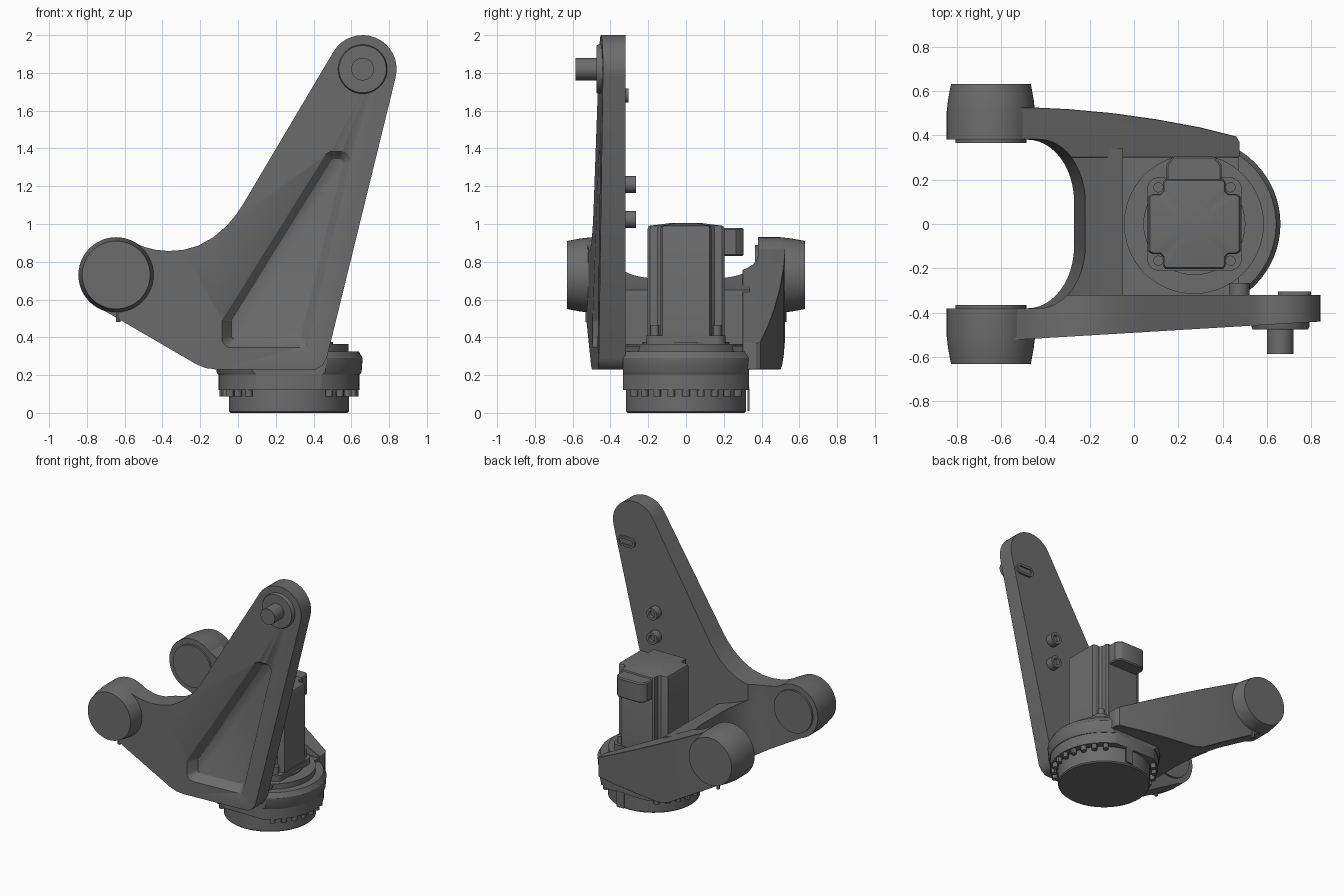
import bpy, bmesh, math
from mathutils import Vector

cube = bpy.data.objects.get("Cube")
if cube:
    bpy.data.objects.remove(cube, do_unlink=True)

grey = bpy.data.materials.new("dark grey metal")
grey.use_nodes = True
COLOUR = (0.15, 0.15, 0.15, 1)
grey.diffuse_color = COLOUR
grey.node_tree.nodes["Principled BSDF"].inputs["Base Color"].default_value = COLOUR


def make(name, bm):
    bmesh.ops.recalc_face_normals(bm, faces=bm.faces)
    mesh = bpy.data.meshes.new(name)
    bm.to_mesh(mesh)
    bm.free()
    mesh.materials.append(grey)
    obj = bpy.data.objects.new(name, mesh)
    bpy.context.collection.objects.link(obj)
    return obj


def loft(name, rings):
    """Close a solid through matching rings of points."""
    bm = bmesh.new()
    loops = [[bm.verts.new(p) for p in ring] for ring in rings]
    n = len(loops[0])
    for a, b in zip(loops, loops[1:]):
        for i in range(n):
            j = (i + 1) % n
            bm.faces.new((a[i], a[j], b[j], b[i]))
    bm.faces.new(loops[0])
    bm.faces.new(loops[-1])
    return make(name, bm)


def side_prism(name, pts, y0, y1):
    return loft(name, [[(x, y, z) for x, z in pts] for y in (y0, y1)])


def plan_prism(name, pts, z0, z1):
    return loft(name, [[(x, y, z) for x, y in pts] for z in (z0, z1)])


def turned(name, centre, steps, axis="z", n=48):
    """Round part from (position along axis, radius) steps."""
    rings = []
    for h, r in steps:
        ring = []
        for u, v in arc(*centre, r, 0, 360, n)[:-1]:
            ring.append((u, v, h) if axis == "z" else (u, h, v))
        rings.append(ring)
    return loft(name, rings)


def arc(cx, cy, r, start, end, n=16):
    return [(cx + r * math.cos(math.radians(start + (end - start) * i / n)),
             cy + r * math.sin(math.radians(start + (end - start) * i / n)))
            for i in range(n + 1)]


def rounded(corners, r, n=6):
    """Round each corner of a polygon."""
    out = []
    for i, c in enumerate(corners):
        c = Vector(c)
        a = (Vector(corners[i - 1]) - c).normalized()
        b = (Vector(corners[(i + 1) % len(corners)]) - c).normalized()
        half = a.angle(b) / 2
        mid = c + (a + b).normalized() * r / math.sin(half)
        p = c + a * r / math.tan(half) - mid
        q = c + b * r / math.tan(half) - mid
        for k in range(n + 1):
            out.append(tuple(mid + p.lerp(q, k / n).normalized() * r))
    return out


def boolean(obj, cutter, op="DIFFERENCE"):
    mod = obj.modifiers.new("cut", "BOOLEAN")
    mod.object, mod.operation, mod.solver = cutter, op, "EXACT"
    cutter.hide_render = True


def finish(obj, bevel=0):
    if bevel:
        mod = obj.modifiers.new("bevel", "BEVEL")
        mod.width, mod.segments, mod.limit_method = bevel, 1, "ANGLE"
        mod.angle_limit = math.radians(50)
    bpy.ops.object.select_all(action="DESELECT")
    obj.select_set(True)
    bpy.context.view_layer.objects.active = obj
    for mod in list(obj.modifiers):
        bpy.ops.object.modifier_apply(modifier=mod.name)
    bpy.ops.object.shade_smooth_by_angle(angle=math.radians(30))


AXIS = (0.27, 0)
BOSS = (-0.645, 0.73)
TIP = (0.66, 1.82)

# Gap between the two fork arms, leaning back toward the top
half_gap = [(-1, 0.38), (-0.48, 0.38)] + [
    (-0.48 + 0.21 * math.sin(t), 0.1 + 0.28 * math.cos(t))
    for t in [math.pi / 2 * i / 12 for i in range(1, 13)]]
gap = half_gap + [(x, -y) for x, y in reversed(half_gap)]
fork_gap = loft("fork_gap_cutter", [[(x + lean, y, z) for x, y in gap]
                                    for z, lean in ((0.1, 0), (0.4, 0), (0.7, 0.05), (1.4, 0.05))])

# Tall front plate, its front face tapering toward the tip
valley = [(-0.5, 0.88), (-0.44, 0.864), (-0.37, 0.857), (-0.29, 0.863), (-0.21, 0.885),
          (-0.13, 0.93), (-0.06, 0.99), (-0.01, 1.05), (0.03, 1.11)]
outline = (arc(*TIP, 0.18, -14, 149) + valley[::-1] + arc(*BOSS, 0.195, 62, 241)
           + [(-0.22, 0.257), (-0.17, 0.237), (-0.11, 0.23), (0.41, 0.23), (0.445, 0.25), (0.47, 0.29)])
plate = loft("front_plate", [[(x, -0.49 + 0.06 * x, z) for x, z in outline],
                             [(x, -0.32, z) for x, z in outline]])
boolean(plate, fork_gap)
rim = rounded([(0.475, 1.385), (0.61, 1.385), (0.365, 0.345), (-0.085, 0.345), (-0.085, 0.49)], 0.05)
floor = rounded([(0.5, 1.345), (0.562, 1.345), (0.33, 0.39), (-0.035, 0.39), (-0.035, 0.49)], 0.02)
pocket = loft("pocket_cutter", [[(x, y + 0.06 * x, z) for x, z in ring]
                                for ring, y in ((rim, -0.53), (rim, -0.49), (floor, -0.43))])
boolean(plate, pocket)
finish(plate, 0.012)

# Short rear arm: side outline trimmed by a curved plan
arm = side_prism("rear_arm", arc(*BOSS, 0.19, 62, 241)
                 + [(-0.2, 0.25), (-0.12, 0.23), (0.475, 0.23), (0.475, 0.37)], 0.2, 0.7)
arm_plan = plan_prism("arm_plan_cutter", [
    (-0.9, 0.3), (0.48, 0.3), (0.475, 0.37), (0.46, 0.395), (0.3, 0.435), (0.1, 0.472),
    (-0.1, 0.5), (-0.3, 0.518), (-0.45, 0.525), (-0.9, 0.525)], 0, 1.3)
boolean(arm, arm_plan, "INTERSECT")
boolean(arm, fork_gap)
finish(arm, 0.025)

# Cross web and floor joining both arms
web = side_prism("cross_web", [
    (-0.5, 0.42), (-0.2, 0.25), (-0.12, 0.23), (0.42, 0.23), (0.47, 0.355), (-0.05, 0.355),
    (-0.05, 0.65), (-0.2, 0.7), (-0.27, 0.73), (-0.36, 0.78), (-0.5, 0.87)], -0.34, 0.34)
boolean(web, fork_gap)
finish(web)

# Pivot bosses with inner discs and grease nipples
for side, s in (("front", -1), ("rear", 1)):
    finish(turned(side + "_boss", BOSS, [
        (s * 0.365, 0.16), (s * 0.38, 0.16), (s * 0.38, 0.2), (s * 0.5, 0.2),
        (s * 0.56, 0.193), (s * 0.63, 0.18)], "y"))
    finish(turned(side + "_nipple", (BOSS[0] + 0.01, s * 0.52), [(0.48, 0.012), (0.58, 0.012)], n=12))

# Tip disc, pin and fittings on the back of the plate
finish(turned("tip_disc", TIP, [(-0.475, 0.125), (-0.465, 0.13), (-0.4, 0.13)], "y"))
finish(turned("tip_pin", TIP, [(-0.585, 0.06), (-0.4, 0.06)], "y"))
for z in (1.025, 1.21):
    finish(turned("plate_stud", (0.475, z), [(-0.33, 0.045), (-0.265, 0.045), (-0.265, 0.025), (-0.285, 0.022)],
                  "y", 24))


def slot(r):
    return arc(0.685, 1.68, r, 90, 270, 8) + arc(0.76, 1.68, r, -90, 90, 8)


finish(loft("plate_slot_pad", [[(x, y, z) for x, z in slot(r)] for y, r in
                               ((-0.33, 0.037), (-0.305, 0.037), (-0.305, 0.02), (-0.315, 0.02))]))

# Round base, its rings trimmed flat on both flanks
flank = plan_prism("flank_cutter", [(-0.3, -0.333), (0.9, -0.333), (0.9, 0.333), (-0.3, 0.333)], -0.1, 1)
finish(turned("base_hub", AXIS, [(0, 0.31), (0.008, 0.318), (0.13, 0.318)], n=64))
for name, steps in (("base_flange", [(0.122, 0.372), (0.205, 0.372)]),
                    ("base_upper_ring", [(0.203, 0.376), (0.215, 0.384), (0.29, 0.39), (0.325, 0.37)]),
                    ("base_seat", [(0.3, 0.315), (0.365, 0.315)])):
    ring = turned(name, AXIS, steps, n=64)
    boolean(ring, flank, "INTERSECT")
    finish(ring)
for s in (0, 180):
    for k in range(-4, 5):
        t = math.radians(s + k * 13)
        p = (AXIS[0] + 0.347 * math.cos(t), 0.347 * math.sin(t))
        finish(turned("flange_bolt", p, [(0.086, 0.02), (0.13, 0.02)], n=12))
finish(plan_prism("base_tab", [(0.29, 0.325), (0.35, 0.325), (0.35, 0.335), (0.29, 0.335)], 0.01, 0.13))

# Motor: notched body, foot flange, domed cap, connector and bolts
quarter = [(0.207, 0.125), (0.19, 0.135), (0.155, 0.135), (0.14, 0.15), (0.14, 0.19), (0.13, 0.203)]
section = quarter + [(-x, y) for x, y in reversed(quarter)]
section += [(-x, -y) for x, y in section]
finish(loft("motor_body", [[(0.272 + x * k, y * k, z) for x, y in section]
                           for z, k in ((0.36, 1), (0.975, 1), (0.99, 0.97), (1.005, 0.4))]))
foot = rounded([(0.06, -0.21), (0.485, -0.21), (0.485, 0.21), (0.06, 0.21)], 0.05)
finish(plan_prism("motor_foot", foot, 0.34, 0.41))
finish(turned("motor_register", (0.272, 0), [(0.34, 0.23), (0.375, 0.23)]))
finish(plan_prism("motor_connector", [(0.145, 0.17), (0.395, 0.17), (0.395, 0.265), (0.365, 0.305),
                                      (0.175, 0.305), (0.145, 0.265)], 0.83, 0.98), 0.008)
for x in (0.11, 0.435):
    for y in (-0.165, 0.165):
        finish(turned("motor_bolt", (x, y), [(0.4, 0.023), (0.465, 0.023)], n=16))

# The cutters are no longer needed
for cutter in (fork_gap, pocket, arm_plan, flank):
    bpy.data.objects.remove(cutter, do_unlink=True)
